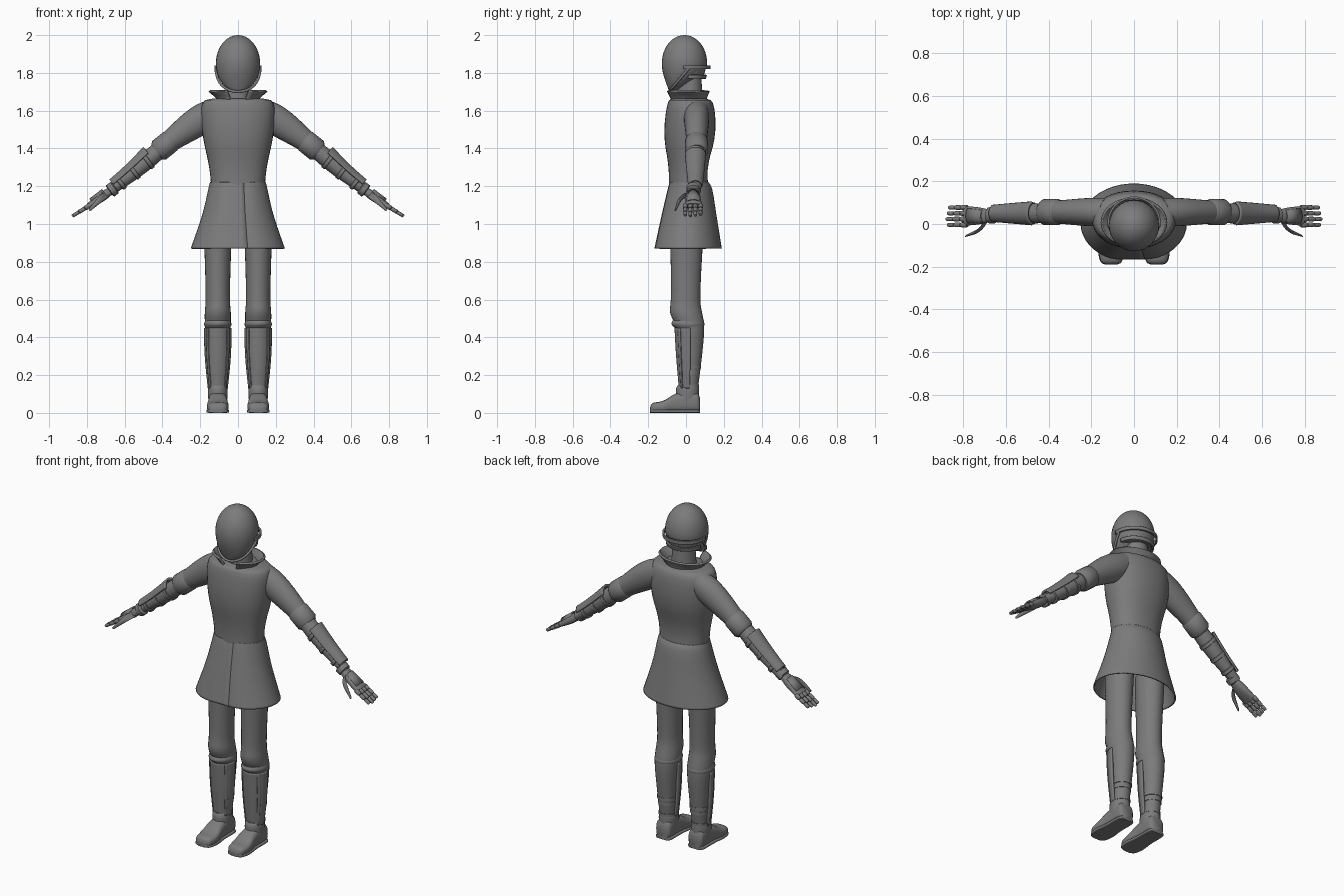
import bpy
import bmesh
import math
from mathutils import Vector

default_cube = bpy.data.objects.get("Cube")
if default_cube:
    bpy.data.objects.remove(default_cube, do_unlink=True)

# One flat colour for the whole figure
grey = bpy.data.materials.new("mid_grey")
grey.use_nodes = True
grey.diffuse_color = (.2, .2, .2, 1)
grey.node_tree.nodes["Principled BSDF"].inputs["Base Color"].default_value = grey.diffuse_color

AXIS_X, AXIS_Y, AXIS_Z = Vector((1, 0, 0)), Vector((0, 1, 0)), Vector((0, 0, 1))
ARM_UP = Vector((.6, 0, .8))
THUMB_SIDE = Vector((-.5, .8, .4)).normalized()
LEG_X = .107


def finish(name, bm, mirror=False, thickness=0, sharp_angle=50):
    """Turn the bmesh into a smooth-shaded object with its modifiers."""
    bmesh.ops.recalc_face_normals(bm, faces=bm.faces)
    mesh = bpy.data.meshes.new(name)
    bm.to_mesh(mesh)
    bm.free()
    mesh.materials.append(grey)
    part = bpy.data.objects.new(name, mesh)
    bpy.context.collection.objects.link(part)
    bpy.ops.object.select_all(action='DESELECT')
    part.select_set(True)
    bpy.context.view_layer.objects.active = part
    bpy.ops.object.shade_smooth_by_angle(angle=math.radians(sharp_angle))
    if thickness:
        solidify = part.modifiers.new("thickness", 'SOLIDIFY')
        solidify.thickness = thickness
        solidify.offset = 0
    if mirror:
        part.modifiers.new("both_sides", 'MIRROR')


def rounded(rows, passes=2):
    """Soften a profile by cutting its corners, keeping both ends."""
    rows = [Vector(row) for row in rows]
    for _ in range(passes):
        softer = [rows[0]]
        for start, end in zip(rows, rows[1:]):
            softer += [start.lerp(end, .25), start.lerp(end, .75)]
        rows = softer + [rows[-1]]
    return rows


def signed_power(value, power):
    return math.copysign(abs(value) ** power, value)


def loft(name, rings, u=AXIS_X, v=AXIS_Y, arc=None, sides=28, power=1, overlap=0, dent=0, **finishing):
    """Skin (centre, radius_u, radius_v) rings; arc is in degrees, with 0 facing -v and 90 facing u."""
    bm = bmesh.new()
    first, last = (math.radians(degrees) for degrees in arc or (0, 360))
    columns = sides + 1 if arc else sides
    rows = []
    for centre, radius_u, radius_v in rings:
        row = []
        for i in range(columns):
            angle = first + (last - first) * i / sides
            across = signed_power(math.sin(angle), power)
            along = signed_power(math.cos(angle), power)
            grow = 1 + overlap * i / sides
            notch = dent * max(0, math.cos(angle)) ** 16
            row.append(bm.verts.new(Vector(centre) + u * radius_u * across * grow
                                    - v * radius_v * along * (grow - notch)))
        rows.append(row)
    for low, high in zip(rows, rows[1:]):
        for i in range(sides):
            j = (i + 1) % columns
            bm.faces.new((low[i], low[j], high[j], high[i]))
    if not arc:
        bm.faces.new(rows[0])
        bm.faces.new(rows[-1])
    finish(name, bm, **finishing)


def upright(name, rows, x=0, **options):
    """Loft from (height, half_width, front, back) rows."""
    rings = [((x, (front + back) / 2, z), width, (back - front) / 2)
             for z, width, front, back in rounded(rows)]
    loft(name, rings, **options)


def arm_point(x, y):
    """Point on the gently bent line that runs from shoulder to fingertip."""
    reach = (x - .12) / .76
    return Vector((x, y, 1.6 - .56 * reach + .015 * math.sin(math.tau * reach)))


def along_arm(name, rows, y=.05, **options):
    """Loft from (x, radius_up, radius_side) rows, mirrored to both arms."""
    rings = [(arm_point(x, y), up, side) for x, up, side in rows]
    loft(name, rings, u=ARM_UP, mirror=True, **options)


def arm_ring(name, x, length, radius, **options):
    """Short cylinder along the arm with softened ends."""
    rows = [(x + length * t, radius * scale, radius * scale)
            for t, scale in ((0, .8), (.15, 1), (.85, 1), (1, .8))]
    along_arm(name, rows, **options)


# Helmet: a sphere whose lower half narrows and slides forward to a chin
bm = bmesh.new()
bmesh.ops.create_uvsphere(bm, u_segments=32, v_segments=24, radius=1)
for vert in bm.verts:
    x, y, z = vert.co
    chin = min(z, 0) ** 2
    vert.co = (x * .117, y * .12 * (1 - chin * .55) - chin * .07 - .008, 1.85 + z * .15)
finish("helmet", bm, sharp_angle=80)
upright("helmet_rear", [(1.84, .108, -.08, .11), (1.77, .088, -.05, .09)])
upright("helmet_brim", [(1.84, .12, -.11, .124), (1.82, .12, -.11, .124)], arc=(80, 280), thickness=.01)
upright("nape_band", [(1.79, .1, -.08, .106), (1.77, .1, -.08, .1)], arc=(90, 270), thickness=.01)
upright("neck", [(1.8, .06, -.04, .08), (1.63, .07, -.05, .09)])

# Jaw strap following the lower edge of the helmet
strap = bpy.data.curves.new("jaw_strap", 'CURVE')
strap.dimensions = '3D'
strap.bevel_depth = .007
line = strap.splines.new('POLY')
line.points.add(16)
for i, point in enumerate(line.points):
    t = i / 8 - 1
    point.co = (.118 * math.sin(t * math.pi / 2), .11 * t * t - .09, 1.7 + .13 * t * t, 1)
strap.materials.append(grey)
bpy.context.collection.objects.link(bpy.data.objects.new("jaw_strap", strap))

# Coat: body, wrapped skirt and flared open collar
upright("coat_body", [
    (1.17, .14, -.09, .12), (1.3, .15, -.09, .11), (1.47, .19, -.12, .16),
    (1.65, .2, -.1, .15), (1.665, .13, -.07, .1)], sides=36, power=.9, sharp_angle=60)
upright("coat_skirt", [
    (1.22, .143, -.09, .115), (1.19, .15, -.1, .135), (1.05, .18, -.135, .155),
    (.87, .243, -.176, .184)], arc=(4, 372), sides=48, overlap=.02, dent=.1, thickness=.008)
upright("collar", [(1.64, .1, -.075, .1), (1.67, .11, -.085, .105), (1.705, .152, -.105, .12)],
        arc=(22, 338), thickness=.012)

# Sleeves, forearms and bracers
along_arm("sleeve", rounded([(.12, .07, .065), (.2, .085, .068), (.4, .05, .05)]), y=.056)
arm_ring("cuff", .345, .085, .061, y=.056)
along_arm("forearm", rounded([(.4, .045, .045), (.5, .048, .048), (.68, .024, .028)]))
along_arm("bracer", rounded([(.46, .062, .056), (.55, .05, .048), (.65, .045, .038)]),
          arc=(25, 155), thickness=.012)
for i in range(3):
    arm_ring(f"forearm_strap_{i}", .47 + i * .07, .02, .052 - i * .006)
arm_ring("wrist_ring", .65, .03, .037, y=.04)

# Hands: palm, back plate, jointed fingers and thumb
along_arm("palm", rounded([(.67, .02, .026), (.72, .026, .04), (.79, .015, .046)]), y=.038, power=.8)
along_arm("hand_plate", [(.7, .03, .028), (.77, .026, .038)], y=.038, arc=(30, 150), thickness=.008)
for i, finger in enumerate(("little", "ring", "middle", "index")):
    joint = .033 - .002 * abs(i - 2)
    for k in range(3):
        arm_ring(f"{finger}_finger_{k}", .78 + k * joint, joint * .95, .0125 - k * .0015,
                 y=.077 - i * .027, sides=12)
loft("thumb", [((x, y, z), r, r) for x, y, z, r in rounded(
    [(.69, .02, 1.16, .016), (.72, -.03, 1.14, .018), (.785, -.055, 1.075, .007)])],
    u=ARM_UP, v=THUMB_SIDE, sides=12, mirror=True)

# Legs with gathered knees
upright("leg", [
    (1, .075, -.085, .095), (.6, .062, -.077, .072), (.53, .07, -.09, .085),
    (.46, .068, -.05, .1), (.3, .055, -.03, .085), (.1, .042, -.028, .06)],
    x=LEG_X, mirror=True, sharp_angle=60)
upright("knee_band", [(.49, .066, -.07, .09), (.47, .074, -.08, .1), (.45, .066, -.06, .09)],
        x=LEG_X, mirror=True)

# Shin guards with raised ribs, and calf straps
GUARD = [(.45, .067, -.055, .09), (.3, .065, -.047, .085), (.13, .047, -.032, .062)]
upright("shin_guard", GUARD, x=LEG_X, arc=(-95, 95), thickness=.012, mirror=True)
for side, middle in (("outer", 48), ("inner", -48)):
    upright(f"shin_rib_{side}", [(z, width + .006, front - .006, back) for z, width, front, back in GUARD],
            x=LEG_X, arc=(middle - 7, middle + 7), sides=4, thickness=.008, mirror=True)
for i, z in enumerate((.25, .22, .15)):
    width, back = .055 - i * .003, .08 - i * .005
    upright(f"calf_strap_{i}", [(z, width, -.03, back), (z - .016, width, -.03, back)],
            x=LEG_X, mirror=True)

# Boots: ankle cuff and a foot lofted from heel to toe
upright("boot_ankle", [(.145, .046, -.045, .066), (.125, .054, -.056, .07), (.04, .048, -.05, .068)],
        x=LEG_X, mirror=True)
FOOT = rounded([(.073, .08, .035), (.06, .12, .05), (-.05, .11, .048),
                (-.12, .06, .06), (-.18, .055, .05), (-.19, .03, .025)])
loft("boot_foot", [((LEG_X, y, height / 2), width, height / 2) for y, height, width in FOOT],
     v=AXIS_Z, power=.7, mirror=True)
loft("boot_sole", [((LEG_X, y, .009), width + .003, .009) for y, height, width in FOOT],
     v=AXIS_Z, power=.4, mirror=True)
